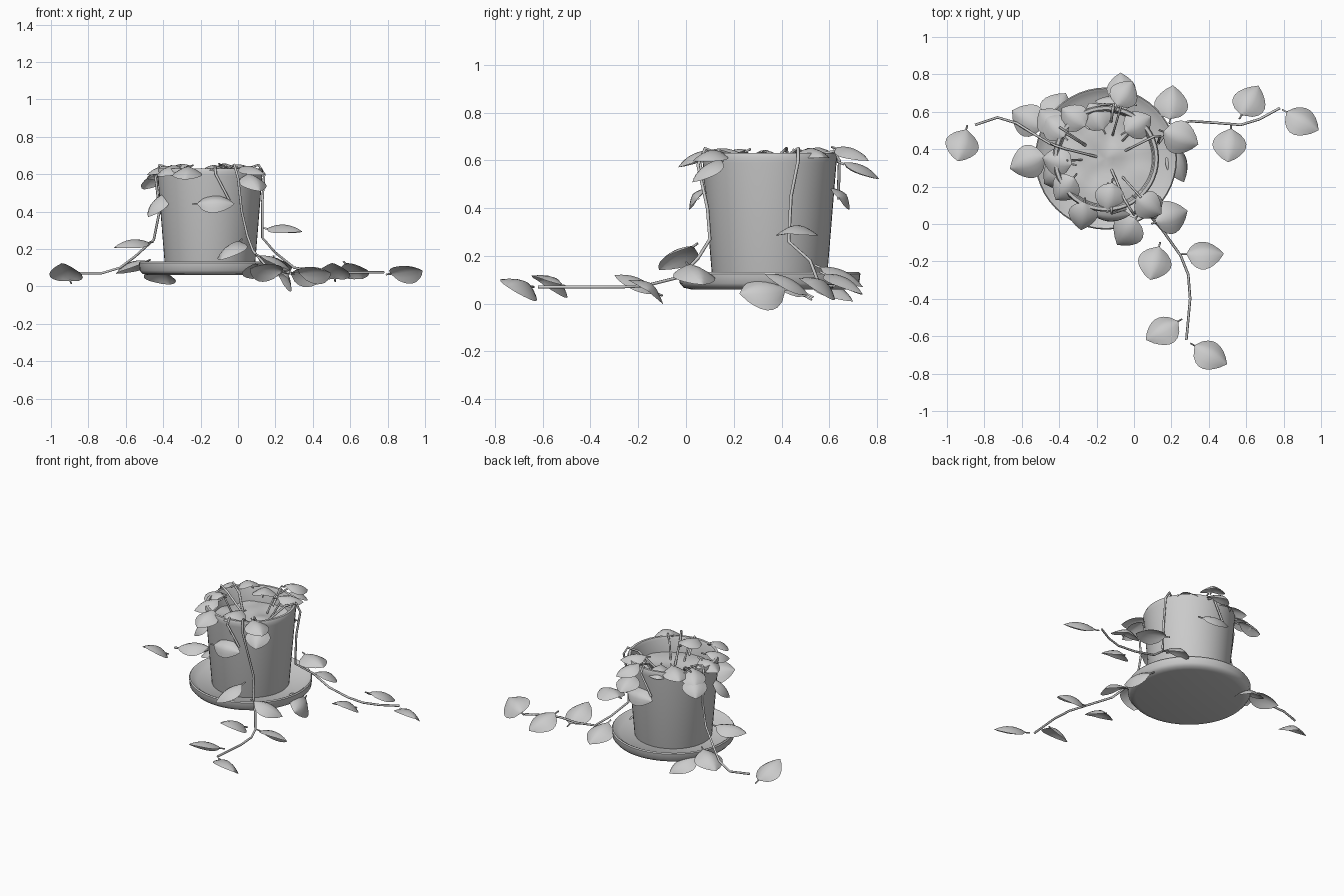
import bpy, bmesh
from math import cos, sin, pi, radians
from mathutils import Vector, Matrix, noise

cube = bpy.data.objects.get("Cube")
if cube:
    bpy.data.objects.remove(cube)

CENTRE = Vector((-0.15, 0.35, 0))

grey = bpy.data.materials.new("plain grey")
grey.use_nodes = True
grey.diffuse_color = (0.6, 0.6, 0.6, 1)
grey.node_tree.nodes["Principled BSDF"].inputs["Base Color"].default_value = (0.6, 0.6, 0.6, 1)


def finish(name, bm, angle=40):
    mesh = bpy.data.meshes.new(name)
    bm.to_mesh(mesh)
    bm.free()
    obj = bpy.data.objects.new(name, mesh)
    bpy.context.collection.objects.link(obj)
    mesh.materials.append(grey)
    bpy.ops.object.select_all(action='DESELECT')
    obj.select_set(True)
    bpy.context.view_layer.objects.active = obj
    bpy.ops.object.shade_smooth_by_angle(angle=radians(angle))
    return obj


def lathe(name, profile):
    """Spin a radius/height profile about the pot's axis."""
    bm = bmesh.new()
    verts = [bm.verts.new((r, 0, z)) for r, z in profile]
    edges = [bm.edges.new(pair) for pair in zip(verts, verts[1:])]
    bmesh.ops.spin(bm, geom=verts + edges, axis=(0, 0, 1), cent=(0, 0, 0),
                   angle=2 * pi, steps=48, use_duplicate=False)
    bmesh.ops.remove_doubles(bm, verts=bm.verts, dist=0.0005)
    bmesh.ops.recalc_face_normals(bm, faces=bm.faces)
    bmesh.ops.translate(bm, verts=bm.verts, vec=CENTRE)
    return finish(name, bm)


def stem(name, points, radius=0.007):
    """Thin kinked tube through the points."""
    curve = bpy.data.curves.new(name, 'CURVE')
    curve.dimensions = '3D'
    curve.bevel_depth = radius
    curve.bevel_resolution = 1
    curve.use_fill_caps = True
    spline = curve.splines.new('POLY')
    spline.points.add(len(points) - 1)
    for target, p in zip(spline.points, points):
        target.co = (*p, 1)
    curve.materials.append(grey)
    obj = bpy.data.objects.new(name, curve)
    bpy.context.collection.objects.link(obj)
    bpy.ops.object.select_all(action='DESELECT')
    obj.select_set(True)
    bpy.context.view_layer.objects.active = obj
    bpy.ops.object.convert(target='MESH')


def leaf(name, centre, heading, pitch, roll=0, length=0.2, width=0.18):
    """Arched leaf blade: rounded base, pointed tip, sides drooping from the midrib."""
    rows, cols = 8, 6
    bm = bmesh.new()
    grid = []
    for i in range(rows + 1):
        t = i / rows
        half = width / 2 * max(sin(pi * t ** 0.85), 0) ** 0.8 + 0.001
        row = []
        for j in range(cols + 1):
            s = 2 * j / cols - 1
            droop = 0.5 * half * abs(s) ** 1.5 + 0.14 * length * (2 * t - 1) ** 2
            row.append(bm.verts.new(((t - 0.5) * length, s * half, 0.03 - droop)))
        grid.append(row)
    for a, b in zip(grid, grid[1:]):
        for j in range(cols):
            bm.faces.new((a[j], b[j], b[j + 1], a[j + 1]))
    # Short stalk behind the blade
    stalk = bmesh.ops.create_cone(bm, cap_ends=True, segments=6, radius1=0.005,
                                  radius2=0.005, depth=0.03)["verts"]
    bmesh.ops.rotate(bm, verts=stalk, cent=(0, 0, 0), matrix=Matrix.Rotation(pi / 2, 3, 'Y'))
    bmesh.ops.translate(bm, verts=stalk, vec=(-length / 2 - 0.01, 0, 0))
    turn = (Matrix.Translation(centre) @ Matrix.Rotation(radians(heading), 4, 'Z')
            @ Matrix.Rotation(radians(pitch), 4, 'Y') @ Matrix.Rotation(radians(roll), 4, 'X'))
    bm.transform(turn)
    finish(name, bm, 60)


def polar(angle, radius, z):
    a = radians(angle)
    return CENTRE + Vector((radius * cos(a), radius * sin(a), z))


# Saucer, pot and soil
lathe("saucer", [(0, 0.06), (0.33, 0.06), (0.36, 0.067), (0.376, 0.085), (0.38, 0.125),
                 (0.374, 0.132), (0.36, 0.125), (0.33, 0.1), (0, 0.085)])
lathe("pot", [(0, 0.086), (0.235, 0.086), (0.24, 0.1), (0.28, 0.59), (0.284, 0.615),
              (0.278, 0.63), (0.262, 0.63), (0.254, 0.615), (0.245, 0.5), (0, 0.48)])
soil = lathe("soil", [(0.25 * k / 6, 0.525) for k in range(7)])
for v in soil.data.vertices:
    v.co.z += 0.02 * noise.noise(v.co * 9)

# Long trailing stems
stem("right_trailing_stem", [
    (-0.05, 0.39, 0.52), (0.05, 0.44, 0.63), (0.11, 0.47, 0.65), (0.14, 0.47, 0.6),
    (0.13, 0.44, 0.45), (0.13, 0.43, 0.26), (0.2, 0.52, 0.18), (0.3, 0.55, 0.1),
    (0.45, 0.54, 0.075), (0.57, 0.53, 0.075), (0.67, 0.56, 0.075), (0.78, 0.62, 0.075)])
stem("front_trailing_stem", [
    (-0.12, 0.29, 0.52), (-0.05, 0.13, 0.63), (-0.02, 0.08, 0.65), (0, 0.05, 0.58),
    (0.02, 0.09, 0.4), (0.05, 0.1, 0.27), (0.08, 0.05, 0.19), (0.15, -0.03, 0.11),
    (0.25, -0.17, 0.075), (0.29, -0.27, 0.07), (0.3, -0.4, 0.07), (0.28, -0.62, 0.07)])
stem("left_trailing_stem", [
    (-0.2, 0.36, 0.52), (-0.36, 0.4, 0.63), (-0.42, 0.42, 0.65), (-0.44, 0.43, 0.58),
    (-0.42, 0.42, 0.4), (-0.45, 0.43, 0.25), (-0.55, 0.49, 0.16), (-0.63, 0.54, 0.1),
    (-0.73, 0.57, 0.07), (-0.85, 0.53, 0.07)])

# Leaves along the trailing stems: centre, heading, pitch, roll
trails = {
    "right": [((0.2, 0.65, 0.11), 85, 25, 0), ((0.25, 0.46, 0.3), -20, 5, 0),
              ((0.51, 0.42, 0.08), -95, -25, 0), ((0.62, 0.66, 0.08), 60, 25, -10),
              ((0.9, 0.55, 0.075), -30, -5, -30), ((0.24, 0.32, 0.05), -75, 5, -50)],
    "front": [((-0.04, -0.04, 0.19), 235, 30, 10), ((0.2, 0.04, 0.12), 20, 25, 0),
              ((0.11, -0.21, 0.08), 255, -22, 0), ((0.38, -0.16, 0.06), 0, 5, -35),
              ((0.15, -0.57, 0.085), 210, -5, 30), ((0.41, -0.7, 0.07), -30, 0, -30)],
    "left": [((-0.92, 0.42, 0.075), 255, -28, 0), ((-0.57, 0.33, 0.22), 200, 8, 0),
             ((-0.57, 0.56, 0.1), 150, 20, 0), ((-0.41, 0.62, 0.05), 60, 25, 0)]}
for side, leaves in trails.items():
    for n, spec in enumerate(leaves, 1):
        leaf(f"{side}_trail_leaf_{n}", *spec)

# Leaves spilling over the rim: angle, radius, height, pitch
rim = [(74, 0.36, 0.62, 20), (78, 0.39, 0.55, 25), (47, 0.25, 0.62, 10), (-48, 0.34, 0.61, 15),
       (-85, 0.21, 0.62, 5), (-112, 0.33, 0.6, 25), (-48, 0.35, 0.55, 35), (-144, 0.27, 0.61, 20),
       (183, 0.26, 0.61, 15), (200, 0.3, 0.43, 50), (148, 0.32, 0.6, 25), (128, 0.28, 0.62, 15),
       (146, 0.37, 0.56, 35), (103, 0.23, 0.6, 10)]
for n, (angle, radius, z, pitch) in enumerate(rim, 1):
    leaf(f"rim_leaf_{n}", polar(angle, radius, z), angle + 15 * (-1) ** n, pitch,
         length=0.165, width=0.155)
    if n % 2:
        stem(f"short_stem_{n}", [polar(angle, 0.13, 0.52), polar(angle, 0.19, 0.62),
                                 polar(angle, max(radius - 0.07, 0.21), 0.64)], 0.006)

# Sideways leaves hanging against the front and back of the pot
for name, angle, heading in (("front", -84, 0), ("back", 82, 175)):
    leaf(f"{name}_hanging_leaf", polar(angle, 0.3, 0.44), heading, 0, 50, 0.2, 0.12)
    stem(f"{name}_hanging_stem", [polar(angle, 0.2, 0.54), polar(angle, 0.27, 0.64),
                                  polar(angle, 0.295, 0.6), polar(angle + 15, 0.29, 0.46)])
